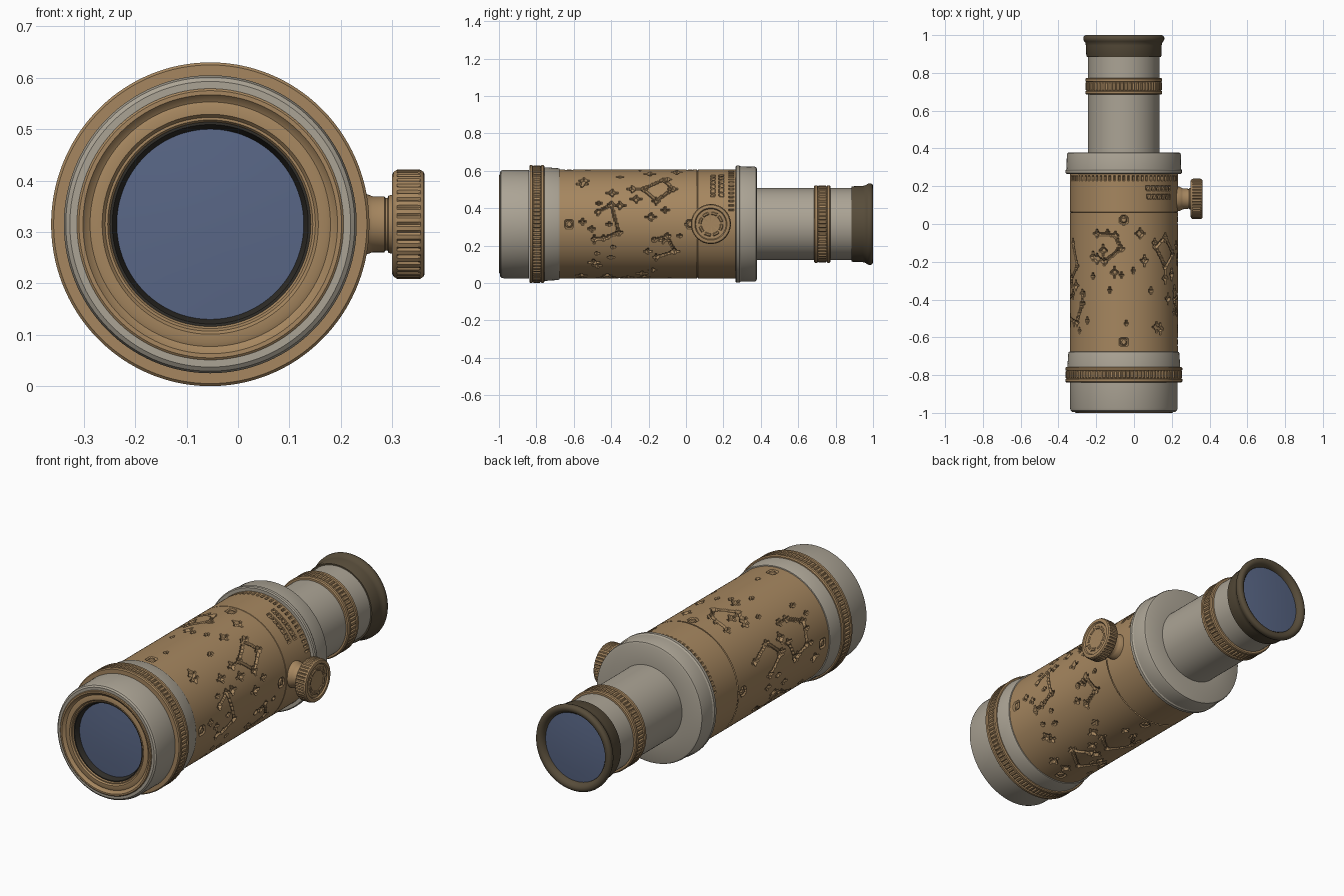
import bpy, bmesh, math, random
from mathutils import Vector

if "Cube" in bpy.data.objects:
    bpy.data.objects.remove(bpy.data.objects["Cube"])

random.seed(7)
CX, CZ = -0.054, 0.315          # optical axis
SX = 0.983                      # body is very slightly narrower in x


def mat(name, rgb):
    m = bpy.data.materials.new(name)
    m.diffuse_color = (*rgb, 1)
    m.use_nodes = True
    m.node_tree.nodes["Principled BSDF"].inputs["Base Color"].default_value = m.diffuse_color
    return m


TAN = mat("tan brass", (0.38, 0.24, 0.115))
GREY = mat("warm grey metal", (0.41, 0.37, 0.30))
BROWN = mat("dark brown rubber", (0.095, 0.072, 0.042))
GLASS = mat("blue glass", (0.10, 0.135, 0.24))
BLACK = mat("black rim", (0.03, 0.027, 0.022))


def body_point(t, r, a):
    return Vector((CX + SX * r * math.cos(a), t, CZ + r * math.sin(a)))


def knob_point(t, r, a):
    return Vector((t, 0.133 + r * math.cos(a), CZ + r * math.sin(a)))


def lathe(name, profile, material, seg=128, place=body_point, radius=None):
    """Revolve (position, radius) points; radius(i, row, r) may modulate it."""
    bm = bmesh.new()
    rows = []
    for k, (t, r) in enumerate(profile):
        if r == 0:
            rows.append([bm.verts.new(place(t, 0, 0))] * seg)
            continue
        rows.append([bm.verts.new(place(t, radius(i, k, r) if radius else r,
                                        2 * math.pi * i / seg)) for i in range(seg)])
    for p, q in zip(rows, rows[1:]):
        for i in range(seg):
            j = (i + 1) % seg
            ring = list(dict.fromkeys((p[i], p[j], q[j], q[i])))
            if len(ring) > 2:
                bm.faces.new(ring)
    bmesh.ops.recalc_face_normals(bm, faces=bm.faces)
    me = bpy.data.meshes.new(name)
    bm.to_mesh(me)
    bm.free()
    me.materials.append(material)
    ob = bpy.data.objects.new(name, me)
    bpy.context.collection.objects.link(ob)
    bpy.ops.object.select_all(action='DESELECT')
    ob.select_set(True)
    bpy.context.view_layer.objects.active = ob
    bpy.ops.object.shade_smooth_by_angle(angle=math.radians(32))
    return ob


def knurl_ring(name, y0, y1, r, ribs, inner):
    """Band with smooth borders and a ribbed middle."""
    b = (y1 - y0) * 0.2
    prof = [(y0, inner), (y0, r - 0.005), (y0 + 0.005, r), (y0 + b, r), (y0 + b + 0.003, r - 0.006),
            (y0 + b + 0.008, r - 0.001), (y1 - b - 0.008, r - 0.001), (y1 - b - 0.003, r - 0.006),
            (y1 - b, r), (y1 - 0.005, r), (y1, r - 0.005), (y1, inner)]
    lathe(name, prof, TAN, ribs * 4,
          radius=lambda i, k, q: q - 0.007 if k in (5, 6) and i % 4 == 0 else q)


# ---- front objective end
lathe("front_cap", [(-0.84, 0.29), (-0.975, 0.29), (-0.988, 0.286), (-0.994, 0.278),
                    (-0.994, 0.258)], GREY)
lathe("front_bezel", [(-0.985, 0.264), (-0.997, 0.264), (-1.0, 0.260), (-1.0, 0.252),
                      (-0.992, 0.245), (-0.988, 0.238), (-0.991, 0.230), (-0.991, 0.214),
                      (-0.984, 0.208), (-0.984, 0.203), (-0.978, 0.199), (-0.95, 0.199)], TAN)
lathe("front_lens_rim", [(-0.978, 0.2), (-0.978, 0.194), (-0.955, 0.186), (-0.945, 0.184)], BLACK)
lathe("front_lens", [(-0.95, 0.187), (-0.954, 0.13), (-0.957, 0.06), (-0.958, 0)], GLASS)
knurl_ring("front_knurled_ring", -0.838, -0.757, 0.315, 90, 0.28)
lathe("front_collar", [(-0.757, 0.304), (-0.685, 0.299), (-0.677, 0.296), (-0.674, 0.28)], GREY)

# ---- engraved barrel: a fine grid of depths, stamped with stars, lines and rings
SEG, ROWS, Y0, Y1, R = 288, 122, -0.68, 0.06, 0.291
DT, DY = 2 * math.pi * R / SEG, (Y1 - Y0) / (ROWS - 1)
depth = {}


def stamp(y, deg, hy, hs, shape):
    """Cut where shape(dy, ds) gives a positive depth around the given spot."""
    s = math.radians(deg) * R
    for k in range(max(0, int((y - hy - Y0) / DY)), min(ROWS - 1, int((y + hy - Y0) / DY) + 1) + 1):
        for i in range(int((s - hs) // DT), int((s + hs) // DT) + 2):
            d = shape(Y0 + k * DY - y, i * DT - s)
            key = (k, i % SEG)
            depth[key] = max(depth.get(key, 0), d)


def star(y, deg, size):
    stamp(y, deg, size, size, lambda u, v: 0.013 if abs(u) ** .6 + abs(v) ** .6 < size ** .6 else 0)


def line(a, b):
    (ya, da), (yb, db) = a, b
    mid = ((ya + yb) / 2, (da + db) / 2)
    h = Vector(((yb - ya) / 2, math.radians(db - da) / 2 * R))

    def shape(u, v):
        p = Vector((u, v))
        t = max(-1, min(1, p.dot(h) / h.length_squared))
        return 0.010 if (p - h * t).length < 0.0048 else 0
    stamp(mid[0], mid[1], abs(h.x) + 0.01, abs(h.y) + 0.01, shape)


constellations = [
    [(-.47, 13), (-.40, 21), (-.36, -9), (-.44, -15), (-.49, -16)],
    [(-.23, 40), (-.12, 54), (-.07, 40), (-.16, 25), (-.23, 40)],
    [(-.17, -17), (-.10, -13), (-.06, -30), (-.16, -37)],
    [(-.05, 120), (-.06, 99), (-.13, 93), (-.20, 111), (-.17, 125)],
    [(-.10, 160), (-.22, 150), (-.30, 165), (-.20, 180)],
    [(-.42, 140), (-.52, 150), (-.50, 172), (-.40, 178), (-.37, 160)],
    [(-.15, 215), (-.25, 225), (-.33, 210), (-.45, 222)],
    [(-.10, 265), (-.20, 250), (-.28, 268), (-.22, 285)],
    [(-.42, 250), (-.50, 268), (-.42, 290), (-.36, 275)],
]
for path in constellations:
    for a, b in zip(path, path[1:]):
        line(a, b)
    for y, d in path:
        star(y, d, 0.024)
for n in range(64):
    star(-0.60 + 0.58 * random.random(), n * 137.5 % 360, random.choice((0.014, 0.02, 0.03)))
for d in (0, 90, 180, 270):
    for y in (-0.625, 0.022):
        stamp(y, d, 0.03, 0.03, lambda u, v: 0.008 if abs(math.hypot(u, v) - 0.019) < 0.0042 else 0)
lathe("engraved_barrel", [(Y0 + DY * k, R) for k in range(ROWS)], TAN, SEG,
      radius=lambda i, k, r: r - depth.get((k, i), 0))

# ---- rear barrel section with seam and an arc of scale ticks
ticks = [(0.06, R - 0.006), (0.064, R), (0.13, R), (0.134, R), (0.155, R), (0.159, R), (0.175, R),
         (0.179, R), (0.20, R), (0.204, R), (0.228, R), (0.232, R), (0.252, R), (0.256, R), (0.275, R)]


def tick_radius(i, k, r):
    deg = i * 360 / SEG
    arc = 30 < deg < 66
    if k in (3, 4, 7, 8) and arc and (i * 7 + k // 4 * 3) % 5 < 2:
        return r - 0.009
    if k in (11, 12) and 10 < deg < 170 and i % 4 == 0:
        return r - 0.009
    return r


lathe("rear_barrel", ticks, TAN, SEG, radius=tick_radius)

# ---- rear collar and draw tube
lathe("rear_collar", [(0.265, 0.28), (0.265, 0.308), (0.27, 0.313), (0.285, 0.313), (0.292, 0.308),
                      (0.367, 0.307), (0.375, 0.304), (0.379, 0.296), (0.379, 0.185)], GREY)
lathe("draw_tube", [(0.375, 0.192), (0.90, 0.192)], GREY)
knurl_ring("eyepiece_knurled_ring", 0.685, 0.773, 0.207, 60, 0.185)

# ---- eyepiece
lathe("eyecup", [(0.885, 0.188), (0.885, 0.199), (0.89, 0.202), (0.945, 0.204), (0.962, 0.208),
                 (0.968, 0.214), (0.977, 0.218), (0.988, 0.218), (0.996, 0.213), (1.0, 0.205),
                 (1.0, 0.195), (0.994, 0.185), (0.982, 0.176), (0.965, 0.174)], BROWN)
lathe("eyepiece_lens", [(0.972, 0.176), (0.977, 0.12), (0.98, 0.06), (0.981, 0)], GLASS)

# ---- focus knob on the right side
lathe("knob_stem", [(0.21, 0.066), (0.243, 0.064), (0.252, 0.058), (0.262, 0.0545), (0.285, 0.0545),
                    (0.287, 0.051), (0.291, 0.051), (0.293, 0.056), (0.305, 0.058)], TAN, 64, knob_point)
lathe("focus_knob", [(0.300, 0), (0.300, 0.096), (0.303, 0.102), (0.309, 0.106), (0.313, 0.107),
                     (0.350, 0.107), (0.355, 0.106), (0.361, 0.102), (0.363, 0.097), (0.363, 0.086),
                     (0.356, 0.081), (0.356, 0.066), (0.360, 0.062), (0.360, 0.054), (0.356, 0.050),
                     (0.357, 0)], TAN, 160, knob_point,
      radius=lambda i, k, r: r - 0.005 if k in (4, 5) and i % 4 == 0
      else r + 0.012 * (i % 20 < 6) if k in (12, 13) else r)
